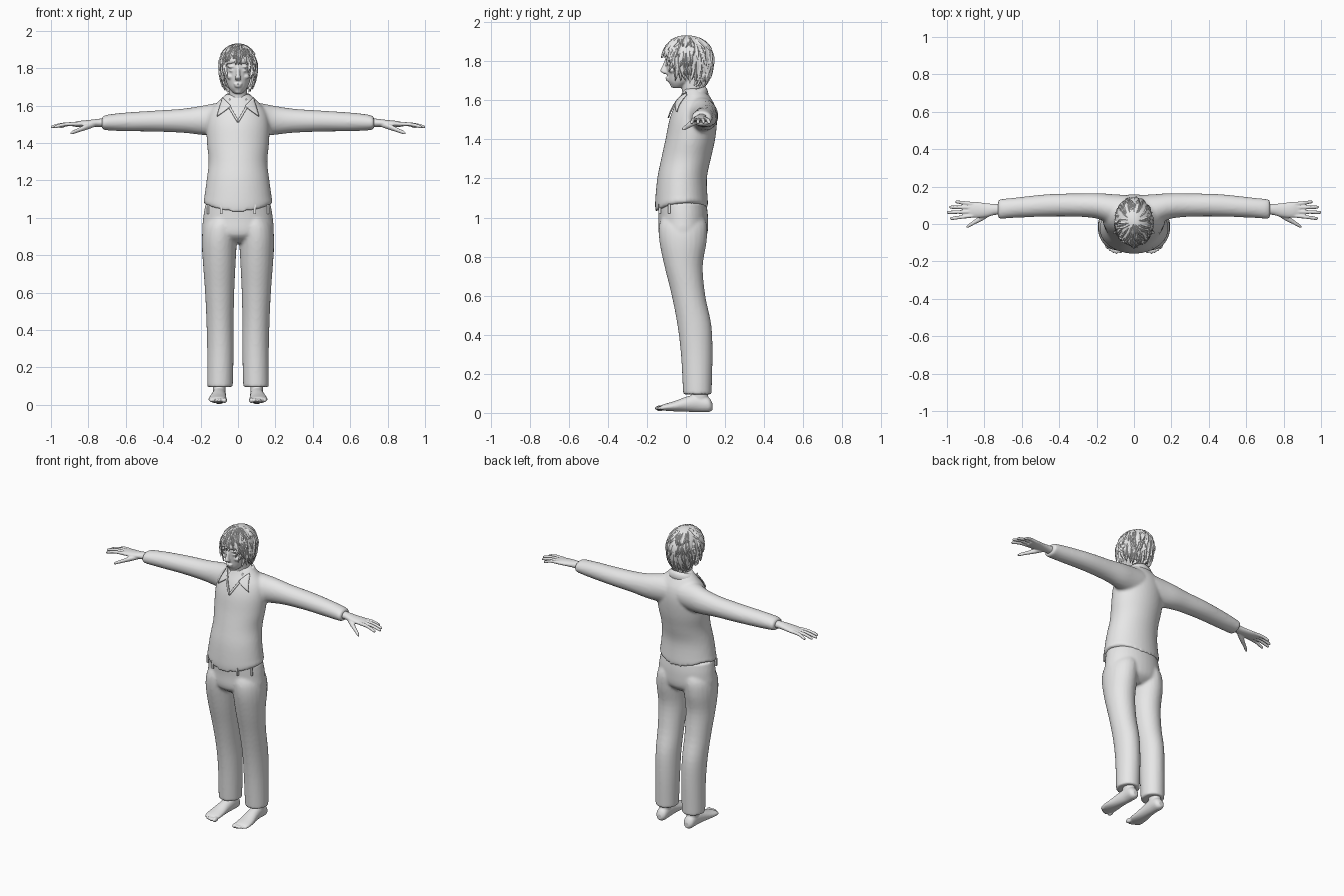
import bpy, bmesh, math, random
from mathutils import Vector
from mathutils.bvhtree import BVHTree

if "Cube" in bpy.data.objects:
    bpy.data.objects.remove(bpy.data.objects["Cube"])

random.seed(4)
grey = bpy.data.materials.new("light_grey")
grey.diffuse_color = (0.8, 0.8, 0.8, 1)
grey.use_nodes = True
grey.node_tree.nodes["Principled BSDF"].inputs["Base Color"].default_value = grey.diffuse_color


def spline(rows, steps=4):
    """Catmull-Rom interpolation of station rows."""
    out = []
    for i in range(len(rows) - 1):
        p = [rows[max(0, min(len(rows) - 1, i + k))] for k in (-1, 0, 1, 2)]
        for s in range(steps):
            t = s / steps
            out.append([0.5 * (2 * b + (c - a) * t + (2 * a - 5 * b + 4 * c - d) * t * t
                               + (3 * b - a - 3 * c + d) * t ** 3) for a, b, c, d in zip(*p)])
    return out + [list(rows[-1])]


def loft(bm, axis, rows, mirror=False, n=24, shape=None):
    """Closed loft of ellipses; row = position on axis, two centres, two radii."""
    for side in ((1, -1) if mirror else (1,)):
        rings = []
        for t, a, b, ra, rb in spline(rows):
            ring = []
            for k in range(n):
                w = 2 * math.pi * k / n
                u, v = a + max(ra, .001) * math.cos(w), b + max(rb, .001) * math.sin(w)
                p = {'X': (t, u, v), 'Y': (u, t, v), 'Z': (u, v, t)}[axis]
                p = shape(*p) if shape else p
                ring.append(bm.verts.new((p[0] * side, p[1], p[2])))
            rings.append(ring)
        faces = [bm.faces.new(rings[0]), bm.faces.new(rings[-1][::-1])]
        for r, s in zip(rings, rings[1:]):
            faces += [bm.faces.new((r[k], s[k], s[(k + 1) % n], r[(k + 1) % n])) for k in range(n)]
        bmesh.ops.recalc_face_normals(bm, faces=faces)


def ball(bm, c, r):
    res = bmesh.ops.create_uvsphere(bm, u_segments=16, v_segments=10, radius=1)
    for v in res["verts"]:
        v.co = Vector([v.co[i] * r[i] + c[i] for i in range(3)])


def make(name, bm, voxel=0, smooth=3, thick=0):
    me = bpy.data.meshes.new(name)
    bm.to_mesh(me)
    bm.free()
    ob = bpy.data.objects.new(name, me)
    bpy.context.collection.objects.link(ob)
    me.materials.append(grey)
    bpy.ops.object.select_all(action='DESELECT')
    ob.select_set(True)
    bpy.context.view_layer.objects.active = ob
    bpy.ops.object.shade_smooth_by_angle(angle=math.radians(45))
    if thick:
        m = ob.modifiers.new("thickness", 'SOLIDIFY')
        m.thickness, m.offset = thick, 0
    if voxel:
        m = ob.modifiers.new("blend", 'REMESH')
        m.mode, m.voxel_size, m.use_smooth_shade = 'VOXEL', voxel, True
        m = ob.modifiers.new("soften", 'SMOOTH')
        m.factor, m.iterations = 0.5, smooth
    return ob


# Shirt: torso with a curved hem, blended into both sleeves
def hem(x, y, z):
    if z < 1.1:
        z += (1.1 - z) / .07 * (.045 * (x / .18) ** 2 + (.02 if y > 0 else 0))
    return x, y, z


bm = bmesh.new()
loft(bm, 'Z', [(1.03, 0, -.022, .183, .134), (1.08, 0, -.023, .184, .135), (1.2, 0, -.02, .168, .127),
               (1.3, 0, 0, .157, .127), (1.4, 0, .022, .166, .127), (1.5, 0, .037, .168, .122),
               (1.57, 0, .045, .15, .104), (1.62, 0, .046, .108, .076), (1.66, 0, .042, .066, .052)],
     n=40, shape=hem)
loft(bm, 'X', [(.04, .075, 1.53, .08, .088), (.12, .08, 1.525, .08, .088), (.2, .097, 1.521, .068, .077),
               (.3, .101, 1.519, .062, .064), (.45, .1, 1.517, .06, .056), (.6, .09, 1.513, .055, .05),
               (.69, .082, 1.51, .053, .043), (.715, .08, 1.508, .053, .038), (.727, .08, 1.507, .048, .034)], True)
shirt = make("shirt", bm, .009, 4)

# Trousers: hips and two legs
bm = bmesh.new()
loft(bm, 'Z', [(.865, 0, -.012, .1, .07), (.91, 0, -.015, .185, .122), (1.0, 0, -.014, .186, .127),
               (1.075, 0, -.02, .174, .124)], n=36)
loft(bm, 'Z', [(.095, .096, .058, .067, .073), (.12, .096, .058, .069, .074), (.3, .094, .055, .071, .081),
               (.45, .096, .043, .073, .087), (.6, .098, .013, .078, .086), (.75, .1, -.012, .087, .098),
               (.87, .1, -.015, .094, .12), (.95, .092, -.015, .094, .124), (1.0, .08, -.015, .08, .11)], True)
make("trousers", bm, .009, 3)

# Belt loops round the waistband
bm = bmesh.new()
for x in (-.16, -.09, .09, .16):
    y = -.02 - .132 * math.sqrt(1 - (x / .184) ** 2)
    res = bmesh.ops.create_cube(bm, size=1)
    for v in res["verts"]:
        v.co = Vector((x + v.co.x * .012, y + v.co.y * .012, 1.045 + v.co.z * .05))
make("belt_loops", bm)

# Feet with toes and ankles
bm = bmesh.new()
loft(bm, 'Y', [(.135, .1, .032, .016, .018), (.115, .1, .042, .034, .038), (.06, .1, .05, .036, .046),
               (0, .104, .044, .04, .038), (-.06, .108, .034, .047, .026), (-.105, .109, .029, .049, .018),
               (-.125, .109, .027, .044, .013)], True)
loft(bm, 'Z', [(.04, .1, .07, .03, .042), (.1, .1, .072, .035, .042), (.2, .1, .066, .04, .046)], True)
for s in (-1, 1):
    for x, y, r in ((.072, -.133, .0155), (.093, -.138, .011), (.111, -.133, .0105),
                    (.128, -.124, .010), (.144, -.112, .0095)):
        ball(bm, (s * x, y, .024), (r * .85, .024, r))
make("feet", bm, .005, 2)

# Hands: palm, four fingers and thumb
bm = bmesh.new()
loft(bm, 'X', [(.68, .08, 1.508, .03, .025), (.74, .078, 1.508, .029, .022), (.79, .074, 1.505, .037, .019),
               (.85, .076, 1.502, .043, .016), (.885, .077, 1.499, .038, .011)], True)
for y0, y1, x1 in ((.044, .03, .985), (.066, .062, 1.002), (.088, .09, .99), (.108, .118, .957)):
    xm = (.86 + x1) / 2
    loft(bm, 'X', [(.86, y0, 1.502, .0105, .011), (xm, (y0 + y1) / 2, 1.5, .0098, .010),
                   (x1 - .012, y1, 1.488, .0088, .009), (x1, y1, 1.484, .004, .004)], True, n=12)
loft(bm, 'X', [(.765, .062, 1.5, .014, .014), (.81, .036, 1.486, .018, .016), (.85, .012, 1.47, .013, .012),
               (.885, -.01, 1.456, .010, .010), (.897, -.017, 1.451, .004, .004)], True, n=14)
make("hands", bm, .0045, 2)

# Head and neck with facial features
bm = bmesh.new()
loft(bm, 'Z', [(1.664, 0, -.045, .02, .022), (1.678, 0, -.037, .036, .042), (1.7, 0, -.024, .052, .067),
               (1.74, 0, -.008, .066, .09), (1.79, 0, 0, .075, .104), (1.84, 0, .008, .082, .112),
               (1.89, 0, .01, .07, .095), (1.92, 0, .01, .035, .05)], n=32)
loft(bm, 'Z', [(1.53, 0, .04, .055, .055), (1.64, 0, .034, .049, .053), (1.7, 0, .03, .05, .058),
               (1.76, 0, .03, .05, .058)])
loft(bm, 'Z', [(1.81, 0, -.098, .009, .01), (1.775, 0, -.108, .010, .014), (1.752, 0, -.113, .015, .019),
               (1.742, 0, -.108, .017, .015), (1.734, 0, -.1, .010, .008)], n=14)
ball(bm, (0, -.092, 1.715), (.024, .014, .006))
ball(bm, (0, -.09, 1.704), (.02, .014, .007))
ball(bm, (0, -.066, 1.677), (.02, .014, .013))
for s in (-1, 1):
    ball(bm, (s * .032, -.088, 1.787), (.016, .012, .007))
    ball(bm, (s * .034, -.088, 1.808), (.024, .016, .007))
    ball(bm, (s * .04, -.07, 1.755), (.022, .02, .016))
    ball(bm, (s * .077, .012, 1.775), (.012, .02, .032))
make("head", bm, .005, 2)


# Hair: a cap over the skull with tapered locks on top
def scalp(w, phi, lift=0):
    z = math.cos(phi)
    r = math.sin(phi)
    return Vector(((.097 + lift) * r * math.cos(w), .01 + (.127 + lift) * r * math.sin(w),
                   1.81 + z * ((.118 if z > 0 else .17) + lift)))


def hairline(w):
    c = -math.sin(w)
    k = max(0, min(1, (.85 - c) / .35))
    return math.radians(80 + k * 38 + max(0, -c) * 18)


bm = bmesh.new()
N, M = 48, 12
grid = [[bm.verts.new(scalp(2 * math.pi * k / N, hairline(2 * math.pi * k / N) * (j + .3) / (M + .3)
                            + (random.uniform(-.06, .06) if j == M else 0))) for k in range(N)]
        for j in range(M + 1)]
bm.faces.new(grid[0])
for a, b in zip(grid, grid[1:]):
    for k in range(N):
        bm.faces.new((a[k], b[k], b[(k + 1) % N], a[(k + 1) % N]))
bmesh.ops.recalc_face_normals(bm, faces=bm.faces[:])
make("hair_cap", bm, thick=.01)

bm = bmesh.new()
for i in range(190):
    w = 2 * math.pi * i / 190 * 7 + random.uniform(-.2, .2)
    end = hairline(w) * random.choice((.5, .72, .9, 1.0, 1.08))
    start = max(.1, end - random.uniform(.5, .8))
    curl = random.uniform(-.3, .3)
    rings = []
    for j in range(6):
        t = j / 5
        a = w + curl * t * t
        phi = start + (end - start) * t
        mid = scalp(a, phi, .003 + .006 * t)
        across = Vector((-math.sin(a), math.cos(a), 0))
        out = (mid - Vector((0, .01, 1.81))).normalized()
        wide = .014 * math.sin(math.pi * (.2 + .8 * t)) + .0008
        rings.append([bm.verts.new(p) for p in (mid - across * wide - out * .005, mid + out * .003,
                                                mid + across * wide - out * .005)])
    for r, s in zip(rings, rings[1:]):
        for k in range(3):
            bm.faces.new((r[k], s[k], s[(k + 1) % 3], r[(k + 1) % 3]))
bmesh.ops.recalc_face_normals(bm, faces=bm.faces[:])
make("hair_locks", bm)

# Collar band, higher at the nape and open at the front
bm = bmesh.new()
rows = []
for k in range(25):
    w = math.radians(-55 + 290 * k / 24)
    c, s = math.cos(w), math.sin(w)
    rows.append([bm.verts.new((rx * c, .036 + ry * s, z + .02 * s))
                 for rx, ry, z in ((.1, .08, 1.595), (.083, .07, 1.632), (.067, .06, 1.65))])
for a, b in zip(rows, rows[1:]):
    for j in range(2):
        bm.faces.new((a[j], b[j], b[j + 1], a[j + 1]))
make("collar_band", bm, thick=.008)

# Collar points and neck opening edges, laid over the chest
tree = BVHTree.FromObject(shirt, bpy.context.evaluated_depsgraph_get())
bm = bmesh.new()
for side in (-1, 1):
    for q in (((.082, 1.645), (.04, 1.6), (.045, 1.59), (.112, 1.542)),
              ((.06, 1.605), (.046, 1.605), (-.002, 1.522), (.004, 1.51))):
        g = []
        for i in range(7):
            for j in range(7):
                u, v = i / 6, j / 6
                x, z = [(q[0][m] * (1 - u) + q[1][m] * u) * (1 - v) + (q[3][m] * (1 - u) + q[2][m] * u) * v
                        for m in (0, 1)]
                hit = tree.ray_cast(Vector((x * side, -1, z)), Vector((0, 1, 0)))[0]
                hit = hit or tree.find_nearest(Vector((x * side, 0, z)))[0]
                g.append(bm.verts.new((x * side, hit.y - .009, z)))
        for i in range(6):
            for j in range(6):
                bm.faces.new((g[i * 7 + j], g[i * 7 + j + 1], g[i * 7 + j + 8], g[i * 7 + j + 7]))
bmesh.ops.recalc_face_normals(bm, faces=bm.faces[:])
make("collar_points", bm, thick=.007)
